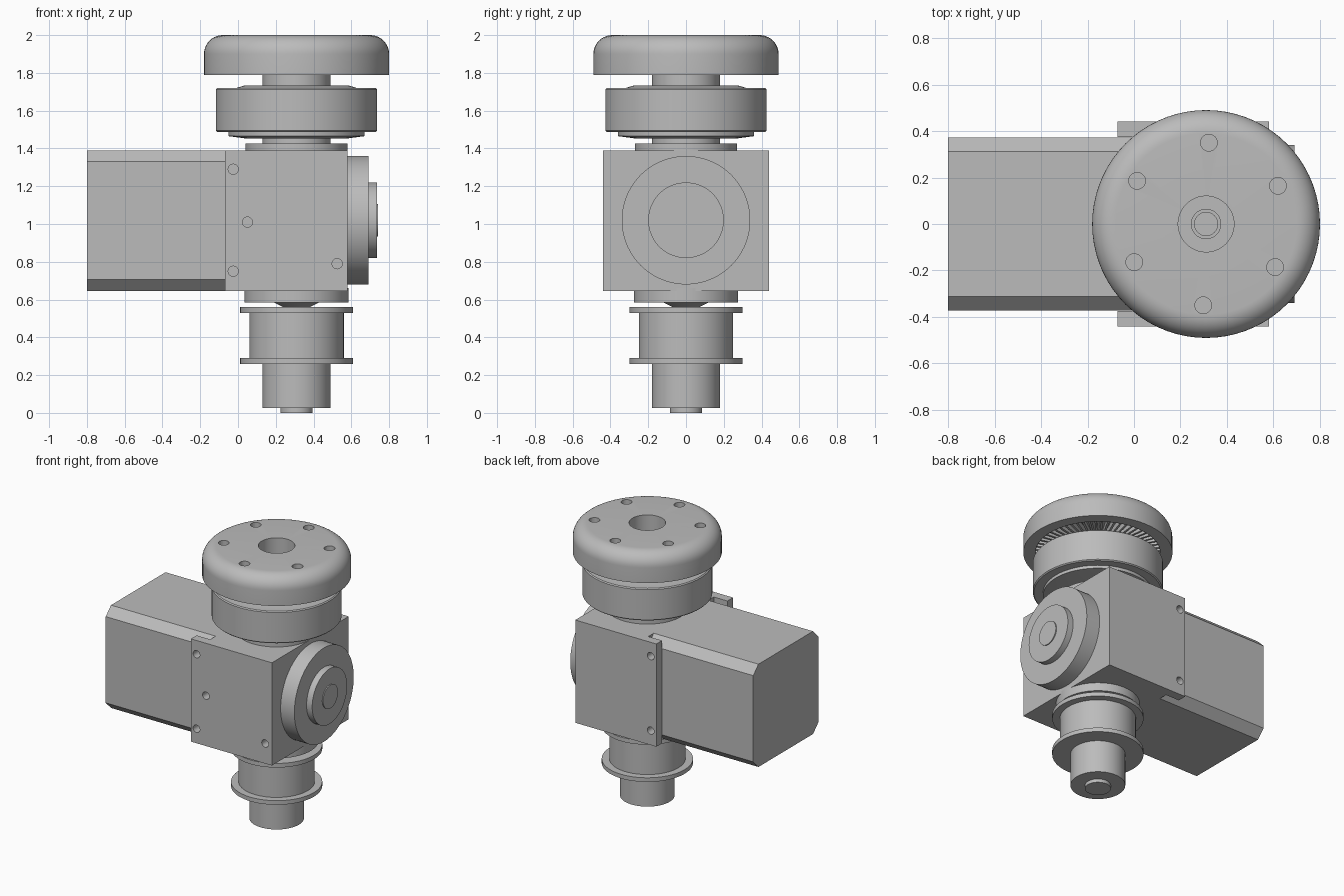
import bpy
import bmesh
from math import sin, cos, pi, radians
from mathutils import Matrix, Vector

if "Cube" in bpy.data.objects:
    bpy.data.objects.remove(bpy.data.objects["Cube"])

AXIS = 0.31          # x of the vertical shaft
MID = 1.02           # z of the motor centre line
SEGS = 72

metal = bpy.data.materials.new("grey metal")
metal.use_nodes = True
metal.diffuse_color = (0.5, 0.5, 0.5, 1)
metal.node_tree.nodes["Principled BSDF"].inputs["Base Color"].default_value = (0.5, 0.5, 0.5, 1)


def finish(name, bm):
    bmesh.ops.recalc_face_normals(bm, faces=bm.faces)
    mesh = bpy.data.meshes.new(name)
    bm.to_mesh(mesh)
    bm.free()
    mesh.materials.append(metal)
    obj = bpy.data.objects.new(name, mesh)
    bpy.context.collection.objects.link(obj)
    return obj


def activate(obj):
    bpy.ops.object.select_all(action='DESELECT')
    obj.select_set(True)
    bpy.context.view_layer.objects.active = obj


def smooth(obj):
    activate(obj)
    bpy.ops.object.shade_smooth_by_angle(angle=radians(30))


def lathe(name, profile, matrix=Matrix.Translation((AXIS, 0, 0))):
    """Turn (radius, height) points about z, then place with matrix."""
    bm = bmesh.new()
    verts = [bm.verts.new((r, 0, z)) for r, z in profile]
    edges = [bm.edges.new(pair) for pair in zip(verts, verts[1:])]
    bmesh.ops.spin(bm, geom=verts + edges, cent=(0, 0, 0), axis=(0, 0, 1),
                   angle=2 * pi, steps=SEGS, use_merge=True)
    bmesh.ops.remove_doubles(bm, verts=bm.verts, dist=0.0002)
    bm.transform(matrix)
    obj = finish(name, bm)
    smooth(obj)
    return obj


def stepped(steps):
    """Closed profile from (radius, bottom, top) cylinders, listed upwards."""
    pts = [(0, steps[0][1])]
    for r, low, high in steps:
        pts += [(r, low), (r, high)]
    return pts + [(0, steps[-1][2])]


def extrude(name, points, vector):
    bm = bmesh.new()
    face = bm.faces.new([bm.verts.new(p) for p in points])
    out = bmesh.ops.extrude_face_region(bm, geom=[face])
    moved = [v for v in out["geom"] if isinstance(v, bmesh.types.BMVert)]
    bmesh.ops.translate(bm, verts=moved, vec=vector)
    return finish(name, bm)


def drill(obj, holes):
    """Cut round holes given as (centre, axis, radius, depth)."""
    bm = bmesh.new()
    for centre, axis, radius, depth in holes:
        turn = Vector(axis).to_track_quat('Z', 'Y').to_matrix().to_4x4()
        bmesh.ops.create_cone(bm, cap_ends=True, segments=24, radius1=radius,
                              radius2=radius, depth=2 * depth,
                              matrix=Matrix.Translation(centre) @ turn)
    cutter = finish("hole_cutter", bm)
    cutter.hide_render = True
    mod = obj.modifiers.new("holes", 'BOOLEAN')
    mod.operation = 'DIFFERENCE'
    mod.solver = 'EXACT'
    mod.object = cutter
    activate(obj)
    bpy.ops.object.modifier_apply(modifier=mod.name)
    bpy.data.objects.remove(cutter)
    smooth(obj)


# Gearbox housing with two cheek plates gripping the motor
side = [(-0.07, 0.375), (-0.07, 0.44), (0.58, 0.44)]
outline = [(0.04, 0.375)] + side
outline += [(x, -y) for x, y in reversed(outline)]
housing = extrude("gearbox_housing", [(x, y, 0.645) for x, y in outline], (0, 0, 0.745))
holes = [((-0.025, s * 0.44, z), (0, 1, 0), 0.027, 0.06)
         for s in (-1, 1) for z in (0.75, 1.29)]
holes += [((0.05, -0.44, 1.01), (0, 1, 0), 0.027, 0.06),
          ((0.525, -0.44, 0.79), (0, 1, 0), 0.027, 0.15)]
drill(housing, holes)

# Motor block with chamfered long edges
h, c = 0.3725, 0.06
quarter = [(h, h - c), (h - c, h)]
octagon = quarter + [(-y, z) for y, z in reversed(quarter)]
octagon += [(-y, -z) for y, z in octagon]
extrude("motor_block", [(-0.8, y, MID + z - 0.0025) for y, z in octagon], (0.84, 0, 0))

# Bearing cover on the side
lathe("side_cover", stepped([(0.34, 0.57, 0.69), (0.2, 0.69, 0.735), (0.085, 0.735, 0.742)]),
      Matrix.Translation((0, 0, MID)) @ Matrix.Rotation(pi / 2, 4, 'Y'))

# Lower bearing flange, with cone seat
lathe("lower_flange", [(0, 0.66), (0.275, 0.66), (0.275, 0.585), (0.12, 0.585),
                       (0.06, 0.555), (0, 0.555)])

# Drive pulley and shaft end
lathe("drive_pulley", stepped([(0.085, 0, 0.025), (0.18, 0.025, 0.26), (0.3, 0.26, 0.29),
                               (0.25, 0.29, 0.53), (0.3, 0.53, 0.56)]))

# Upper bearing collar and neck
lathe("upper_collar", stepped([(0.27, 1.38, 1.425), (0.18, 1.425, 1.47)]))

# Clutch drum with conical lower seal and raised top lip
lathe("clutch_drum", [(0, 1.453), (0.27, 1.453), (0.36, 1.465), (0.36, 1.487), (0.42, 1.487),
                      (0.427, 1.494), (0.427, 1.713), (0.42, 1.72), (0.32, 1.72),
                      (0.28, 1.732), (0, 1.732)])

# Collar and hollow shaft inside the hub
lathe("hub_collar", stepped([(0.18, 1.72, 1.80)]))
lathe("hollow_shaft", [(0, 1.81), (0.05, 1.81), (0.05, 1.84), (0.065, 1.84),
                       (0.065, 1.79), (0, 1.79)])

# Rounded top disc with bore and recessed underside
arc = [(0.39 + 0.1 * cos(a), 1.9 + 0.1 * sin(a)) for a in (pi / 2 * i / 10 for i in range(11))]
disc = lathe("top_disc", [(0.12, 1.79), (0.22, 1.79), (0.22, 1.835), (0.41, 1.835), (0.41, 1.79),
                          (0.49, 1.79)] + arc + [(0.12, 2.0), (0.12, 1.79)])
bolts = [radians(88 + 60 * i) for i in range(6)]
drill(disc, [((AXIS + 0.35 * cos(a), 0.35 * sin(a), 2.0), (0, 0, 1), 0.036, 0.1) for a in bolts])

# Radial teeth under the disc
bm = bmesh.new()
count = 60
for i in range(count):
    m = (Matrix.Translation((AXIS, 0, 0)) @ Matrix.Rotation(2 * pi * i / count, 4, 'Z')
         @ Matrix.Translation((0.315, 0, 1.818)) @ Matrix.Diagonal((0.2, 0.014, 0.046, 1)))
    bmesh.ops.create_cube(bm, size=1, matrix=m)
finish("disc_teeth", bm)
